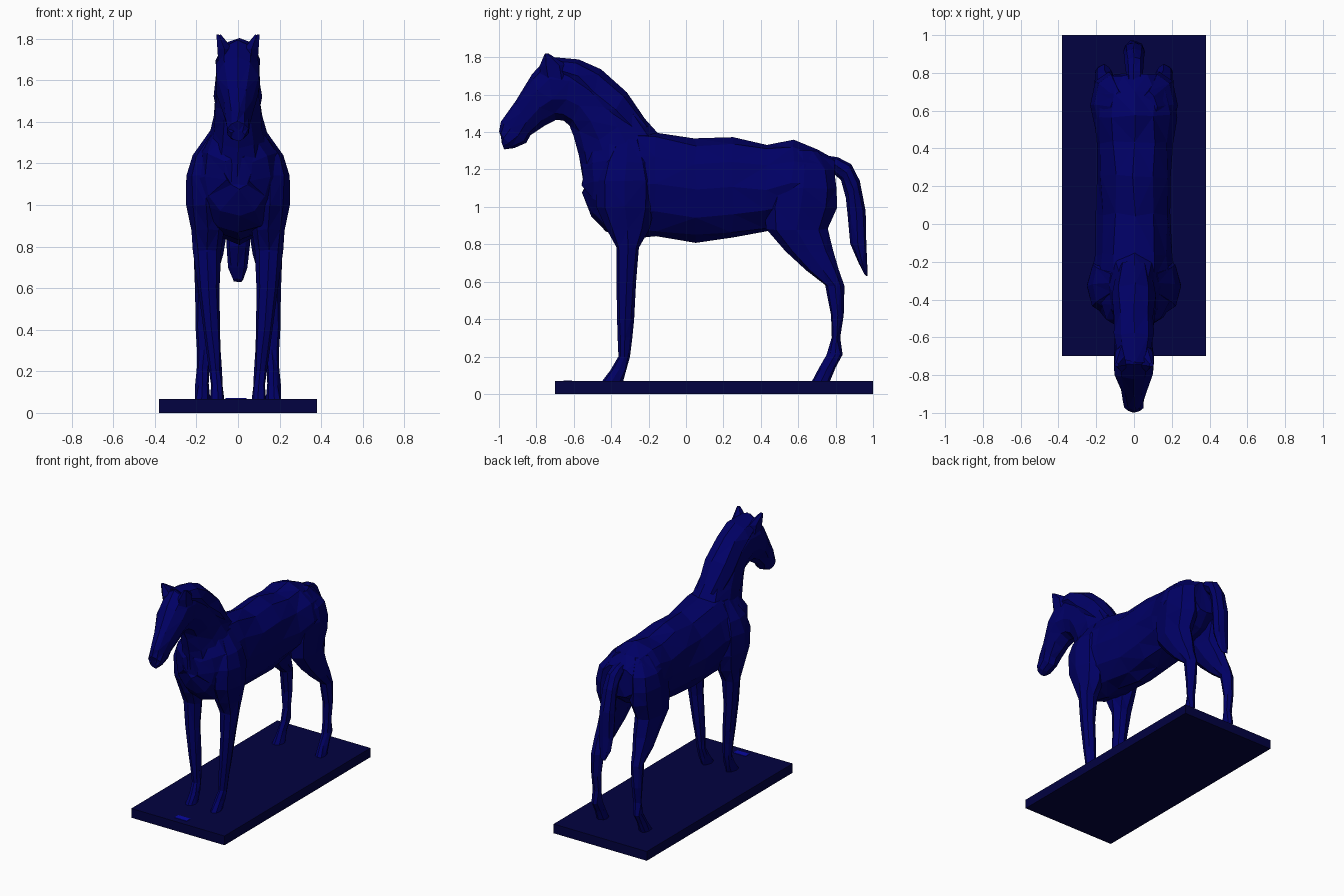
import bpy, bmesh, math, random
random.seed(4)


def material(name, colour):
    m = bpy.data.materials.new(name)
    m.diffuse_color = colour
    return m


COAT = material("coat_blue", (0.0, 0.0, 0.13, 1))
STAND = material("stand_blue", (0.0005, 0.0005, 0.052, 1))
PLATE = material("plate_blue", (0.002, 0.002, 0.35, 1))


def finish(name, bm, mat, mirror=False):
    bmesh.ops.recalc_face_normals(bm, faces=bm.faces)
    me = bpy.data.meshes.new(name)
    bm.to_mesh(me)
    bm.free()
    me.materials.append(mat)
    ob = bpy.data.objects.new(name, me)
    bpy.context.collection.objects.link(ob)
    if mirror:
        ob.modifiers.new("mirror", "MIRROR").use_mirror_merge = False
    return ob


def loft(name, rings, sides=8, mirror=False, jitter=0.005):
    """Skin of rings; each ring is (y1, z1, y2, z2, half_width, x_centre)."""
    bm = bmesh.new()
    loops = []
    for y1, z1, y2, z2, hw, xc in rings:
        loop = []
        for i in range(sides):
            a = 2 * math.pi * i / sides
            k = (1 + math.cos(a)) / 2
            j = [random.uniform(-jitter, jitter) for _ in range(3)]
            loop.append(bm.verts.new((xc + hw * math.sin(a) + j[0],
                                      y2 + (y1 - y2) * k + j[1],
                                      z2 + (z1 - z2) * k + j[2])))
        loops.append(loop)
    for a, b in zip(loops, loops[1:]):
        for i in range(sides):
            n = (i + 1) % sides
            bm.faces.new((a[i], a[n], b[n], b[i]))
    bm.faces.new(loops[0])
    bm.faces.new(loops[-1])
    bmesh.ops.triangulate(bm, faces=bm.faces)
    return finish(name, bm, COAT, mirror)


def box(name, x, y, z, mat):
    bm = bmesh.new()
    bmesh.ops.create_cube(bm, size=1)
    for v in bm.verts:
        for i, (lo, hi) in enumerate((x, y, z)):
            v.co[i] = lo if v.co[i] < 0 else hi
    return finish(name, bm, mat)


# stand and small plate on it
box("stand", (-0.38, 0.38), (-0.70, 1.0), (0, 0.068), STAND)
box("stand_plate", (-0.06, 0.04), (-0.655, -0.61), (0.06, 0.071), PLATE)

# trunk: (y, top, bottom, half width)
trunk = [(-0.55, 1.24, 1.08, 0.07), (-0.50, 1.34, 0.95, 0.16),
         (-0.42, 1.39, 0.87, 0.21), (-0.28, 1.41, 0.84, 0.22),
         (-0.17, 1.405, 0.84, 0.20), (0.05, 1.36, 0.815, 0.195),
         (0.25, 1.365, 0.835, 0.20), (0.43, 1.335, 0.86, 0.205),
         (0.57, 1.35, 0.90, 0.22), (0.70, 1.31, 0.95, 0.20),
         (0.79, 1.25, 1.03, 0.13)]
loft("trunk", [(y, t, y, b, w, 0) for y, t, b, w in trunk], 12, jitter=0.01)

# neck and head in one skin, from withers to muzzle
neck = [(-0.12, 1.36, -0.45, 0.95, 0.12), (-0.17, 1.41, -0.55, 1.12, 0.155),
        (-0.25, 1.51, -0.575, 1.27, 0.125), (-0.33, 1.62, -0.60, 1.38, 0.11),
        (-0.47, 1.735, -0.62, 1.43, 0.105), (-0.60, 1.79, -0.66, 1.465, 0.105),
        (-0.74, 1.795, -0.70, 1.465, 0.11), (-0.82, 1.71, -0.76, 1.435, 0.105),
        (-0.91, 1.57, -0.835, 1.38, 0.075), (-0.985, 1.46, -0.85, 1.34, 0.058),
        (-0.998, 1.40, -0.92, 1.31, 0.052), (-0.985, 1.36, -0.97, 1.31, 0.03)]
loft("neck_and_head", [r + (0,) for r in neck], 10, jitter=0.005)

# mane lying over the crest
mane = [(-0.73, 1.805, -0.70, 1.68, 0.075), (-0.58, 1.79, -0.59, 1.60, 0.10),
        (-0.46, 1.738, -0.53, 1.50, 0.107), (-0.32, 1.615, -0.44, 1.42, 0.11),
        (-0.19, 1.44, -0.32, 1.35, 0.09)]
loft("mane", [r + (0,) for r in mane], 8, jitter=0.008)

# ears, broad at the base
loft("ears", [(-0.77, 1.66, -0.63, 1.68, 0.035, 0.065),
              (-0.785, 1.75, -0.64, 1.76, 0.04, 0.065),
              (-0.755, 1.818, -0.735, 1.818, 0.012, 0.092)], 6, True, 0.002)

# legs: (z, front y, back y, half width, x centre)
front = [(1.36, -0.38, -0.24, 0.03, 0.10), (1.24, -0.45, -0.19, 0.075, 0.145),
         (1.14, -0.48, -0.17, 0.09, 0.155),
         (1.0, -0.48, -0.17, 0.092, 0.155), (0.88, -0.43, -0.20, 0.08, 0.145),
         (0.78, -0.375, -0.25, 0.065, 0.15), (0.60, -0.37, -0.27, 0.052, 0.142),
         (0.40, -0.37, -0.28, 0.042, 0.125), (0.30, -0.365, -0.285, 0.035, 0.115),
         (0.20, -0.36, -0.30, 0.031, 0.107), (0.13, -0.40, -0.315, 0.03, 0.102),
         (0.065, -0.45, -0.34, 0.034, 0.098)]
hind = [(1.30, 0.54, 0.70, 0.04, 0.08), (1.20, 0.48, 0.79, 0.085, 0.125),
        (1.10, 0.45, 0.805, 0.095, 0.135),
        (1.0, 0.42, 0.805, 0.095, 0.135), (0.88, 0.43, 0.755, 0.085, 0.135),
        (0.76, 0.535, 0.79, 0.07, 0.145), (0.66, 0.64, 0.82, 0.055, 0.155),
        (0.58, 0.745, 0.845, 0.045, 0.16), (0.42, 0.775, 0.845, 0.036, 0.165),
        (0.30, 0.78, 0.825, 0.03, 0.165), (0.21, 0.755, 0.835, 0.031, 0.168),
        (0.14, 0.71, 0.80, 0.032, 0.17), (0.065, 0.67, 0.77, 0.037, 0.172)]
for name, leg in (("front_legs", front), ("hind_legs", hind)):
    loft(name, [(a, z, b, z, w, x) for z, a, b, w, x in leg], 8, True, 0.004)

# tail, curving out and down
tail = [(0.74, 1.28, 0.74, 1.18, 0.04), (0.81, 1.265, 0.79, 1.18, 0.045),
        (0.88, 1.23, 0.83, 1.14, 0.05), (0.93, 1.14, 0.855, 1.05, 0.052),
        (0.962, 0.98, 0.865, 0.95, 0.055), (0.965, 0.80, 0.88, 0.80, 0.055),
        (0.968, 0.70, 0.92, 0.70, 0.045), (0.97, 0.63, 0.95, 0.645, 0.025)]
loft("tail", [r + (0,) for r in tail], 8, jitter=0.004)
